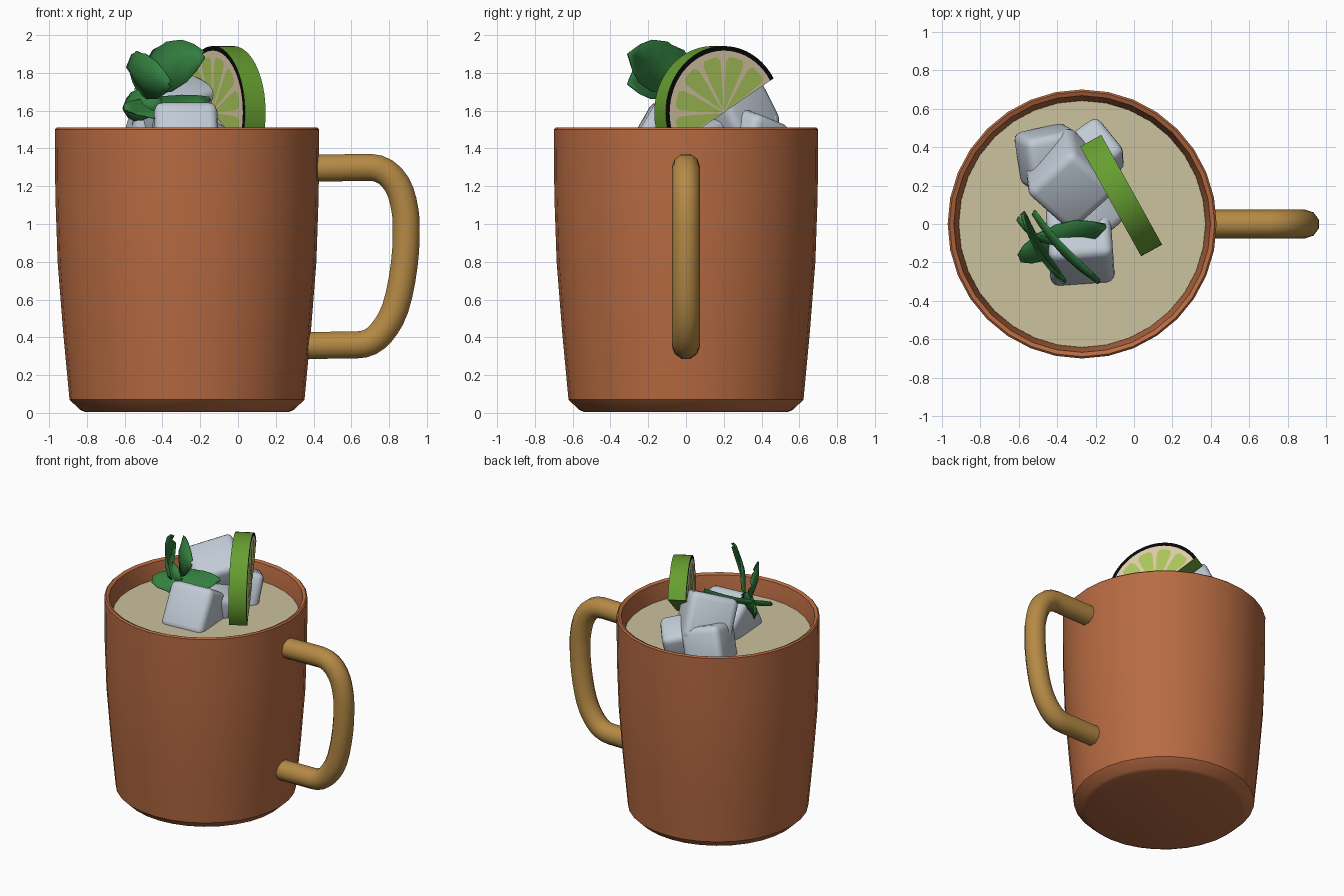
import bpy, bmesh, math
from mathutils import Vector, Matrix, Euler

if "Cube" in bpy.data.objects:
    bpy.data.objects.remove(bpy.data.objects["Cube"])

MX = -0.27  # mug axis


def material(name, srgb):
    m = bpy.data.materials.new(name)
    lin = [c / 12.92 if c < 0.04045 else ((c + 0.055) / 1.055) ** 2.4 for c in srgb]
    m.diffuse_color = (*lin, 1)
    m.use_nodes = True
    m.node_tree.nodes["Principled BSDF"].inputs["Base Color"].default_value = m.diffuse_color
    return m


COPPER = material("copper", (0.72, 0.42, 0.26))
BRASS = material("brass", (0.71, 0.54, 0.27))
DRINK = material("pale_drink", (0.80, 0.76, 0.62))
ICE = material("ice", (0.76, 0.80, 0.84))
RIND = material("lime_rind", (0.40, 0.62, 0.19))
EDGE = material("dark_rind_edge", (0.03, 0.03, 0.03))
PITH = material("pith", (0.86, 0.80, 0.66))
FLESH = material("lime_flesh", (0.67, 0.78, 0.36))
MINT = material("mint", (0.20, 0.50, 0.25))


def make(name, bm, mats, smooth=None):
    me = bpy.data.meshes.new(name)
    bm.to_mesh(me)
    bm.free()
    for m in mats:
        me.materials.append(m)
    ob = bpy.data.objects.new(name, me)
    bpy.context.collection.objects.link(ob)
    if smooth:
        bpy.ops.object.select_all(action='DESELECT')
        ob.select_set(True)
        bpy.context.view_layer.objects.active = ob
        bpy.ops.object.shade_smooth_by_angle(angle=math.radians(smooth))
    return ob


def lathe(name, profile, mat, n=32, smooth=35):
    bm = bmesh.new()
    vs = [bm.verts.new((r, 0, z)) for r, z in profile]
    es = [bm.edges.new(p) for p in zip(vs, vs[1:])]
    bmesh.ops.spin(bm, geom=vs + es, cent=(0, 0, 0), axis=(0, 0, 1),
                   angle=2 * math.pi, steps=n, use_merge=True)
    bmesh.ops.remove_doubles(bm, verts=bm.verts, dist=0.0005)
    bmesh.ops.recalc_face_normals(bm, faces=bm.faces)
    bmesh.ops.translate(bm, verts=bm.verts, vec=(MX, 0, 0))
    return make(name, bm, [mat], smooth)


# Cup: outer wall, thin rim, inner wall and floor
lathe("cup", [(0, 0.02), (0.54, 0.005), (0.565, 0.015), (0.622, 0.07), (0.655, 0.42),
              (0.685, 0.8), (0.697, 1.15), (0.70, 1.5), (0.69, 1.51), (0.668, 1.5),
              (0.642, 1.37), (0.63, 0.8), (0.56, 0.1), (0, 0.1)], COPPER)

# Drink surface
lathe("drink", [(0, 1.38), (0.642, 1.38), (0.64, 1.36), (0, 1.36)], DRINK)

# Handle: bent round bar
curve = bpy.data.curves.new("handle_path", 'CURVE')
curve.dimensions = '3D'
curve.bevel_depth = 0.075
curve.bevel_resolution = 3
curve.use_fill_caps = True
curve.resolution_u = 6
sp = curve.splines.new('BEZIER')
path = [(0.385, 1.295, 0.1, 0), (0.70, 1.30, 0.09, 0), (0.875, 1.12, 0.02, -0.1),
        (0.89, 0.92, 0, -0.1), (0.81, 0.50, -0.05, -0.09), (0.63, 0.36, -0.08, 0),
        (0.37, 0.357, -0.1, 0)]
sp.bezier_points.add(len(path) - 1)
for p, (x, z, dx, dz) in zip(sp.bezier_points, path):
    p.co = (x, 0, z)
    p.handle_left = (x - dx, 0, z - dz)
    p.handle_right = (x + dx, 0, z + dz)
tmp = bpy.data.objects.new("handle_curve", curve)
bpy.context.collection.objects.link(tmp)
bpy.context.view_layer.update()
bm = bmesh.new()
bm.from_mesh(bpy.data.meshes.new_from_object(tmp.evaluated_get(bpy.context.evaluated_depsgraph_get())))
bpy.data.objects.remove(tmp)
bmesh.ops.remove_doubles(bm, verts=bm.verts, dist=0.0005)
bmesh.ops.recalc_face_normals(bm, faces=bm.faces)
for f in bm.faces:
    f.material_index = 0
make("handle", bm, [BRASS], 40)

# Ice cubes: centre, size, rotation in degrees
cubes = [((-0.335, 0.235, 1.59), 0.34, (22, -16, 42)),
         ((-0.44, 0.345, 1.46), 0.29, (12, 14, 12)),
         ((-0.28, -0.10, 1.43), 0.335, (-30, 0, 4)),
         ((-0.25, 0.05, 1.44), 0.27, (10, 18, 40)),
         ((-0.22, 0.36, 1.45), 0.26, (-18, 12, 35))]
for i, (c, s, r) in enumerate(cubes):
    bm = bmesh.new()
    bmesh.ops.create_cube(bm, size=s)
    bmesh.ops.bevel(bm, geom=bm.edges[:], offset=0.045, segments=3, profile=0.5, affect='EDGES')
    rot = Euler([math.radians(a) for a in r]).to_matrix().to_4x4()
    bmesh.ops.transform(bm, matrix=Matrix.Translation(c) @ rot, verts=bm.verts)
    make(f"ice_cube_{i + 1}", bm, [ICE], 35)

# Lime half wheel: local x along the cut, y towards the peel, z through the thickness
R, T, N = 0.352, 0.0625, 30
U, W = Vector((-0.485, 0.874, 0)), Vector((0, 0, 1))
a = math.radians(31)
X = U * math.cos(a) + W * math.sin(a)
Y = -U * math.sin(a) + W * math.cos(a)
Z = X.cross(Y)
lime = Matrix((X, Y, Z)).transposed().to_4x4()
lime.translation = (-0.079, 0.17, 1.59)


def polar(bm, r, t, z):
    return bm.verts.new((r * math.cos(t), r * math.sin(t), z))


bm = bmesh.new()
radii = [R, 0.328]
angles = [math.pi * i / N for i in range(N + 1)]
for s in (1, -1):
    rings = [[polar(bm, r, t, s * T) for t in angles] for r in radii]
    for i in range(N):  # dark edge band on each face
        bm.faces.new((rings[0][i], rings[0][i + 1], rings[1][i + 1], rings[1][i])).material_index = 1
    bm.faces.new(rings[1]).material_index = 2
    if s == 1:
        top = rings
    else:
        for i in range(N):  # peel
            bm.faces.new((top[0][i], top[0][i + 1], rings[0][i + 1], rings[0][i]))
        bm.faces.new((top[0][0], top[1][0], top[1][N], top[0][N],
                      rings[0][N], rings[1][N], rings[1][0], rings[0][0]))  # cut side
bmesh.ops.recalc_face_normals(bm, faces=bm.faces)
bmesh.ops.transform(bm, matrix=lime, verts=bm.verts)
make("lime_slice", bm, [RIND, EDGE, PITH], 30)

# Flesh segments as thin plates on both faces
bm = bmesh.new()
step, gap = math.pi / 6, math.radians(3.2)
for s in (1, -1):
    for k in range(6):
        t0, t1 = k * step + gap, (k + 1) * step - gap
        ring = [(0.012, (t0 + t1) / 2), (0.20, t0), (0.272, t0 + 0.01)]
        ring += [(0.296, t0 + 0.07 + (t1 - t0 - 0.14) * j / 4) for j in range(5)]
        ring += [(0.272, t1 - 0.01), (0.20, t1)]
        f = bm.faces.new([polar(bm, r, t, s * (T + 0.003)) for r, t in ring])
        if s < 0:
            f.normal_flip()
bmesh.ops.transform(bm, matrix=lime, verts=bm.verts)
make("lime_flesh_segments", bm, [FLESH])

# Mint leaves: toothed blade from base to tip, spread along a width direction
half = [(0.0, 0.25), (0.1, 0.62), (0.22, 0.80), (0.27, 0.92), (0.45, 0.95), (0.5, 1.0),
        (0.68, 0.88), (0.73, 0.84), (0.88, 0.52), (1.0, 0.12)]


def leaf(name, base, tip, across, width):
    base, tip = Vector(base), Vector(tip)
    axis = tip - base
    across = Vector(across)
    across = (across - across.project(axis)).normalized()
    nrm = axis.cross(across).normalized()
    bm = bmesh.new()
    rows = []
    for t, w in half:
        mid = base + axis * t + nrm * 0.03 * math.sin(math.pi * t)
        rows.append([bm.verts.new(mid + across * (k * w * width / 2) - nrm * abs(k) * 0.02)
                     for k in (-1, 0, 1)])
    for p, q in zip(rows, rows[1:]):
        for k in (0, 1):
            bm.faces.new((p[k], q[k], q[k + 1], p[k + 1]))
    ob = make(name, bm, [MINT], 40)
    mod = ob.modifiers.new("thickness", 'SOLIDIFY')
    mod.thickness = 0.006
    mod.offset = 0


leaf("tall_leaf", (-0.53, 0.05, 1.76), (-0.19, -0.31, 1.90), (0.1, 0.1, 1), 0.28)
leaf("left_leaf", (-0.59, 0.05, 1.83), (-0.37, -0.31, 1.74), (-0.2, 0, 1), 0.25)
leaf("flat_leaf", (-0.60, -0.17, 1.60), (-0.15, 0.0, 1.65), (0.2, -0.6, -0.45), 0.20)
leaf("small_leaf", (-0.61, 0.02, 1.61), (-0.41, -0.11, 1.65), (0, 0.1, 1), 0.17)
